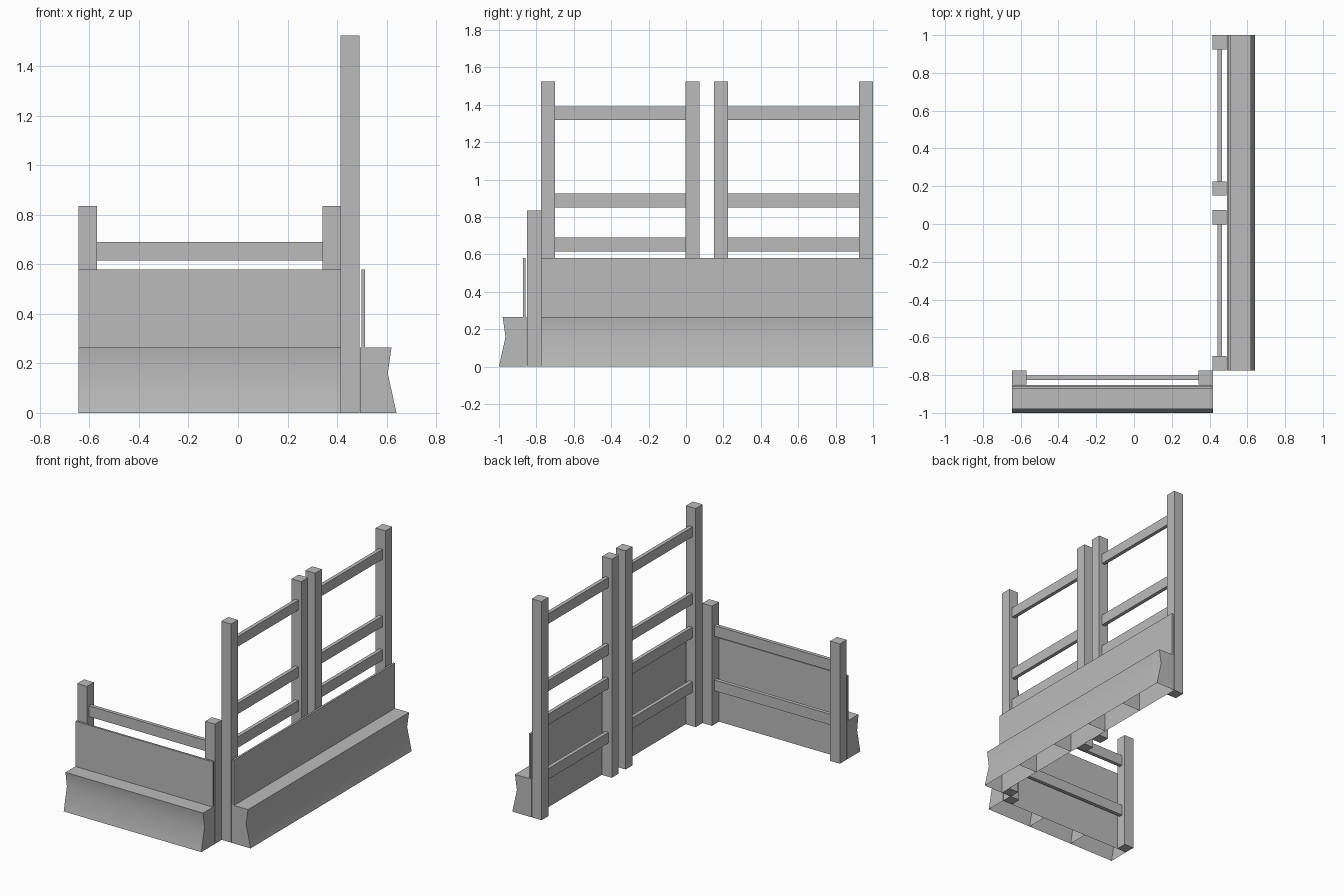
import bpy, bmesh
from mathutils import Vector

if "Cube" in bpy.data.objects:
    bpy.data.objects.remove(bpy.data.objects["Cube"])

grey = bpy.data.materials.new("grey")
grey.diffuse_color = (0.5, 0.5, 0.5, 1)
grey.use_nodes = True
grey.node_tree.nodes["Principled BSDF"].inputs["Base Color"].default_value = grey.diffuse_color

POST = 0.075                      # square post width
# barrier cross-section: (distance from post back, height), back foot to front foot
PROFILE = [(0.077, 0), (0.077, 0.265), (0.205, 0.265), (0.19, 0.16), (0.225, 0)]


def front_side(u, t, z):          # section running along x, facing -y
    return Vector((u, -0.775 - t, z))


def right_side(u, t, z):          # section running along y, facing +x
    return Vector((0.415 + t, u, z))


def finish(name, bm, smooth=False):
    me = bpy.data.meshes.new(name)
    bm.to_mesh(me)
    bm.free()
    me.materials.append(grey)
    ob = bpy.data.objects.new(name, me)
    bpy.context.collection.objects.link(ob)
    if smooth:
        bpy.ops.object.select_all(action='DESELECT')
        ob.select_set(True)
        bpy.context.view_layer.objects.active = ob
        bpy.ops.object.shade_smooth_by_angle()
    return ob


def box(name, place, u, t, z):
    a, b = place(u[0], t[0], z[0]), place(u[1], t[1], z[1])
    size, mid = b - a, (a + b) / 2
    bm = bmesh.new()
    bmesh.ops.create_cube(bm, size=1)
    for v in bm.verts:
        v.co = Vector([mid[i] + v.co[i] * abs(size[i]) for i in range(3)])
    finish(name, bm)


def barrier(name, place, u0, u1, bays):
    # hollow shell, open underneath, with closed ends
    bm = bmesh.new()
    a = [bm.verts.new(place(u0, t, z)) for t, z in PROFILE]
    b = [bm.verts.new(place(u1, t, z)) for t, z in PROFILE]
    for i in range(len(PROFILE) - 1):
        bm.faces.new((a[i], a[i + 1], b[i + 1], b[i]))
    bm.faces.new(a[::-1])
    bm.faces.new(b)
    bm.normal_update()
    top = max(bm.faces, key=lambda f: f.calc_center_median().z)
    if top.normal.z < 0:
        bmesh.ops.reverse_faces(bm, faces=bm.faces[:])
    finish(name + "_barrier", bm, smooth=True)
    # inner ribs
    bm = bmesh.new()
    for k in range(1, bays):
        u = u0 + (u1 - u0) * k / bays
        bm.faces.new([bm.verts.new(place(u, t, z)) for t, z in PROFILE])
    finish(name + "_ribs", bm)


def section(name, place, u0, u1, bays, height, frames, rails):
    barrier(name, place, u0, u1, bays)
    box(name + "_panel", place, (u0, u1), (0.083, 0.097), (0.265, 0.58))
    for f0, f1 in frames:
        for u in (f0, f1 - POST):
            box(name + "_post", place, (u, u + POST), (0, POST), (0, height))
        for z0, z1 in rails:
            box(name + "_rail", place, (f0 + POST, f1 - POST),
                (0.026, 0.052), (z0, z1))


low_rails = [(0.235, 0.31), (0.615, 0.69)]
section("front", front_side, -0.645, 0.417, 3, 0.835,
        [(-0.645, 0.417)], low_rails)
section("side", right_side, -0.775, 1.0, 5, 1.525,
        [(-0.775, 0.073), (0.15, 1.0)],
        low_rails + [(0.85, 0.925), (1.32, 1.39)])
